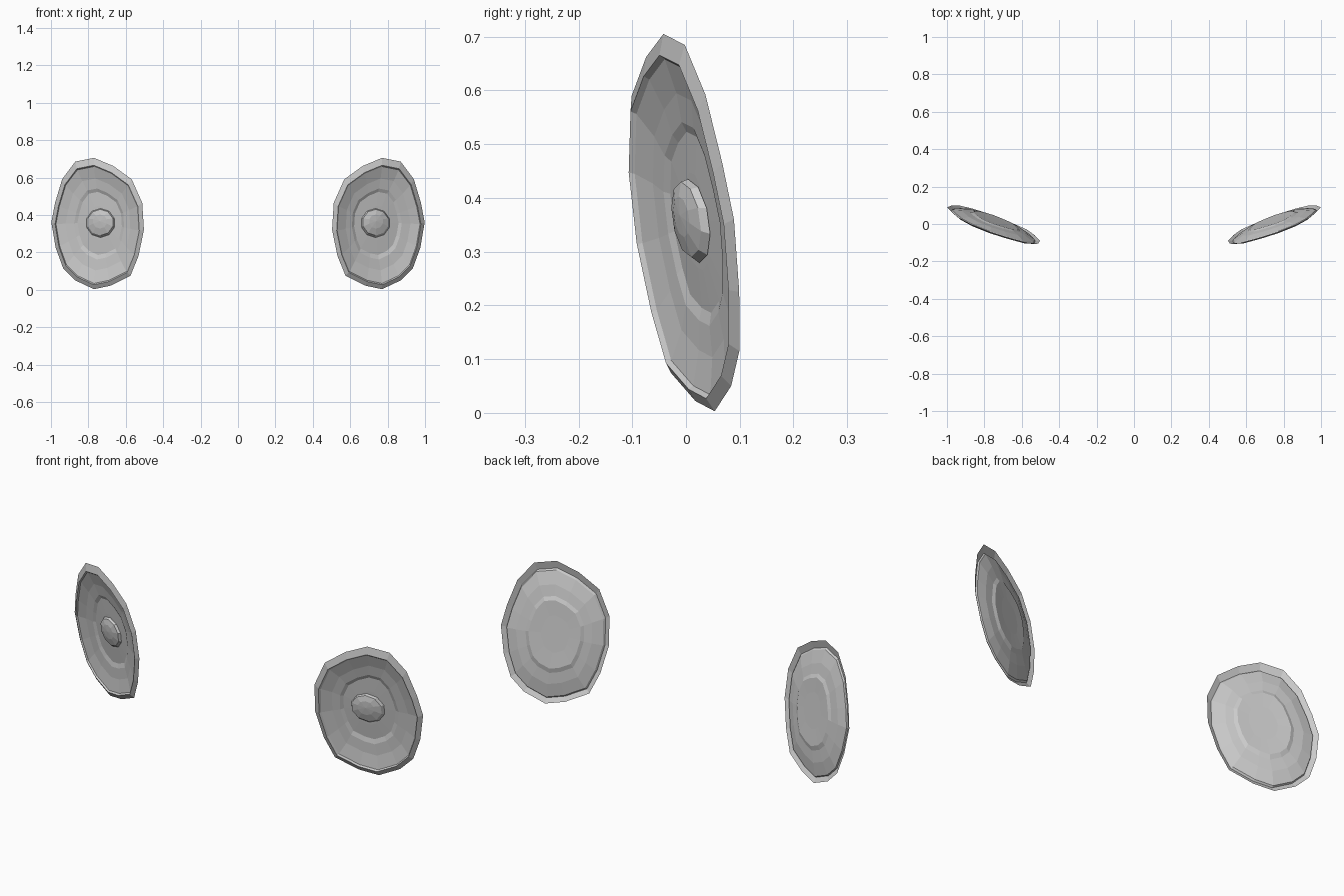
import bpy, bmesh, math

if "Cube" in bpy.data.objects:
    bpy.data.objects.remove(bpy.data.objects["Cube"])

# Front outline of the right-hand disc (x, z)
OUTLINE = [(.77, .705), (.87, .685), (.94, .592), (.978, .465), (.998, .36),
           (.975, .225), (.935, .115), (.87, .05), (.77, .003), (.68, .022),
           (.575, .075), (.532, .18), (.503, .32), (.512, .465), (.568, .59),
           (.667, .662)]
CX, CZ = .755, .355


def plane_y(x, z):
    # Discs turn outward and lean forward slightly
    return .37 * (x - CX) - .136 * (z - CZ)


def scaled(s, cx, cz, forward):
    pts = [(cx + (x - CX) * s, cz + (z - CZ) * s) for x, z in OUTLINE]
    return [(x, plane_y(x, z) - forward, z) for x, z in pts]


def circle(r, cx, cz, forward, n=10):
    pts = [(cx + r * math.sin(2 * math.pi * i / n),
            cz + r * math.cos(2 * math.pi * i / n)) for i in range(n)]
    return [(x, plane_y(x, z) - forward, z) for x, z in pts]


def loft(name, rings, side, tip=None):
    bm = bmesh.new()
    loops = [[bm.verts.new((side * x, y, z)) for x, y, z in r] for r in rings]
    n = len(loops[0])
    for a, b in zip(loops, loops[1:]):
        for i in range(n):
            j = (i + 1) % n
            bm.faces.new((a[i], a[j], b[j], b[i]))
    if tip:
        t = bm.verts.new((side * tip[0], tip[1], tip[2]))
        for i in range(n):
            bm.faces.new((loops[-1][i], loops[-1][(i + 1) % n], t))
    bmesh.ops.recalc_face_normals(bm, faces=bm.faces)
    # Make the open surface face the front
    if sum(f.normal.y * f.calc_area() for f in bm.faces) > 0:
        bmesh.ops.reverse_faces(bm, faces=bm.faces)
    me = bpy.data.meshes.new(name)
    bm.to_mesh(me)
    bm.free()
    ob = bpy.data.objects.new(name, me)
    bpy.context.collection.objects.link(ob)


for label, side in (("right", 1), ("left", -1)):
    # Bevelled outer rim
    loft(f"{label}_rim", [scaled(1, CX, CZ, 0),
                          scaled(.91, .757, .347, .013)], side)
    # Shallow dish with a stepped inner ring
    loft(f"{label}_dish", [scaled(.91, .757, .347, .013),
                           scaled(.89, .757, .347, .004),
                           scaled(.70, .752, .350, -.012),
                           scaled(.54, .745, .352, -.018),
                           scaled(.48, .742, .355, -.026),
                           scaled(.26, .738, .357, -.024)],
         side, (.737, plane_y(.737, .357) + .024, .357))
    # Low faceted dome in the middle
    loft(f"{label}_center_dome", [circle(.078, .735, .357, -.022),
                                  circle(.070, .736, .360, -.008),
                                  circle(.038, .738, .365, .001)],
         side, (.739, plane_y(.739, .367) - .004, .367))
